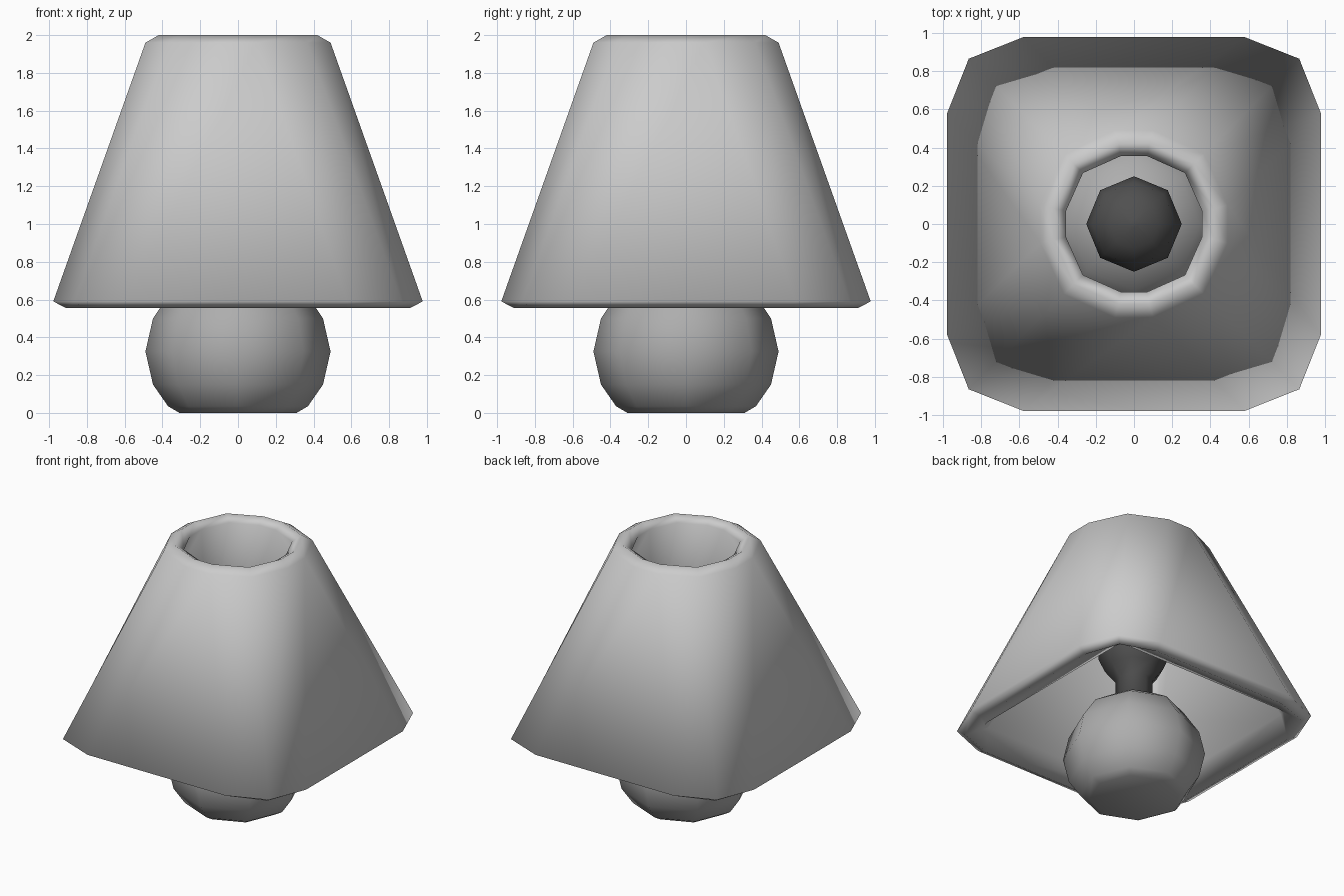
import bpy, math

if "Cube" in bpy.data.objects:
    bpy.data.objects.remove(bpy.data.objects["Cube"])


def make_object(name, verts, faces, colour=None):
    mesh = bpy.data.meshes.new(name)
    mesh.from_pydata(verts, [], faces)
    mesh.update()
    for p in mesh.polygons:
        p.use_smooth = True
    obj = bpy.data.objects.new(name, mesh)
    bpy.context.collection.objects.link(obj)
    if colour:
        mat = bpy.data.materials.new(name + "_material")
        mat.diffuse_color = colour
        mat.use_nodes = True
        mat.node_tree.nodes["Principled BSDF"].inputs["Base Color"].default_value = mat.diffuse_color
        mesh.materials.append(mat)
    return obj


def loft(rings, closed=False):
    """Skin a stack of equal rings; open stacks get end caps."""
    n, m = len(rings[0]), len(rings)
    verts = [v for r in rings for v in r]
    faces = []
    for i in range(m if closed else m - 1):
        a, b = i * n, ((i + 1) % m) * n
        for j in range(n):
            k = (j + 1) % n
            faces.append((a + j, a + k, b + k, b + j))
    if not closed:
        faces.append(tuple(reversed(range(n))))
        faces.append(tuple(range((m - 1) * n, m * n)))
    return verts, faces


def soft_square(half, flat, corner, z):
    """Twelve-point ring: four flat sides with two-step rounded corners."""
    pts = []
    for q in range(4):
        c, s = round(math.cos(q * math.pi / 2)), round(math.sin(q * math.pi / 2))
        for x, y in ((half, flat), (corner, corner), (flat, half)):
            pts.append((x * c - y * s, x * s + y * c, z))
    return pts


def circle(r, z, n):
    return [(r * math.cos(2 * math.pi * i / n), r * math.sin(2 * math.pi * i / n), z)
            for i in range(n)]


# Lampshade: thick square-to-round shell, inner opening is a crisp square
shade = [
    (0.978, 0.58, 0.865, 0.59),
    (0.49, 0.10, 0.367, 1.96),
    (0.42, 0.08, 0.315, 2.00),
    (0.355, 0.07, 0.267, 1.96),
    (0.74, 0.69, 0.73, 0.63),
    (0.91, 0.56, 0.82, 0.555),
]
make_object("lampshade", *loft([soft_square(*r) for r in shade], closed=True))

# Ball base with a flattened foot
base = [(0.31, 0.0), (0.37, 0.035), (0.45, 0.15), (0.49, 0.325), (0.45, 0.50),
        (0.345, 0.655), (0.187, 0.755), (0.03, 0.79)]
make_object("ball_base", *loft([circle(r, z, 8) for r, z in base]),
            (0.42, 0.42, 0.42, 1))

# Bulb flaring out of a straight neck
bulb = [(0.127, 0.72), (0.127, 0.92), (0.20, 1.01), (0.245, 1.11), (0.25, 1.19),
        (0.22, 1.31), (0.13, 1.39), (0.02, 1.42)]
make_object("bulb", *loft([circle(r, z, 8) for r, z in bulb]),
            (0.08, 0.08, 0.08, 1))
